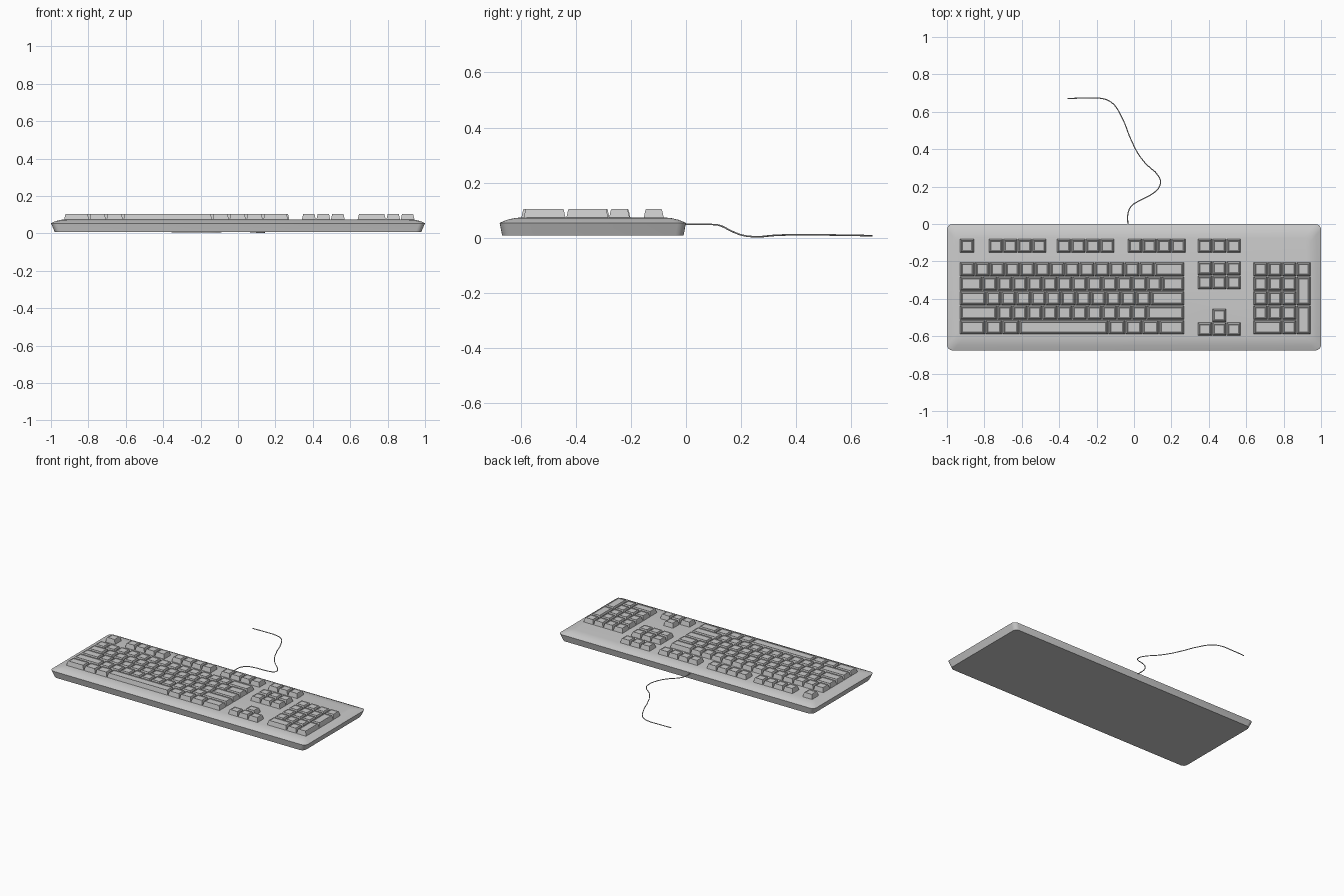
import bpy, bmesh, math
from mathutils import Vector

if "Cube" in bpy.data.objects:
    bpy.data.objects.remove(bpy.data.objects["Cube"])

FRONT = -0.676     # front edge of the case, the back edge is y = 0
BASE_Z, TOP_Z = 0.070, 0.104


def finish(bm, name, angle=None):
    bmesh.ops.recalc_face_normals(bm, faces=bm.faces)
    mesh = bpy.data.meshes.new(name)
    bm.to_mesh(mesh)
    bm.free()
    ob = bpy.data.objects.new(name, mesh)
    bpy.context.collection.objects.link(ob)
    if angle:
        bpy.context.view_layer.objects.active = ob
        ob.select_set(True)
        bpy.ops.object.shade_smooth_by_angle(angle=math.radians(angle))
        ob.select_set(False)
    return ob


def loft(bm, rings):
    loops = [[bm.verts.new(p) for p in r] for r in rings]
    n = len(loops[0])
    for a, b in zip(loops, loops[1:]):
        for i in range(n):
            bm.faces.new((a[i], a[(i + 1) % n], b[(i + 1) % n], b[i]))
    bm.faces.new(loops[0][::-1])
    bm.faces.new(loops[-1])


def rounded_rect(x0, x1, y0, y1, z, r, seg=4):
    pts = []
    corners = [(x1 - r, y1 - r), (x0 + r, y1 - r), (x0 + r, y0 + r), (x1 - r, y0 + r)]
    for k, (cx, cy) in enumerate(corners):
        for i in range(seg + 1):
            a = math.pi / 2 * (k + i / seg)
            pts.append((cx + r * math.cos(a), cy + r * math.sin(a), z))
    return pts


# case: undercut sides, softly sloping shoulder, flat deck
bm = bmesh.new()
profile = [(0.020, 0.009, 0.008), (0, 0, 0.054), (0.024, 0.026, 0.065),
           (0.045, 0.052, 0.071), (0.062, 0.074, 0.0735)]
loft(bm, [rounded_rect(-1 + ix, 1 - ix, FRONT + iy, -iy, z, 0.03)
          for ix, iy, z in profile])
finish(bm, "case", 25)


# keys: tapered caps with a narrow rim and a slightly sunken top
def add_key(bm, x0, x1, y0, y1):
    g = 0.001
    steps = [(g, BASE_Z), (g + 0.007, TOP_Z - 0.003), (g + 0.009, TOP_Z),
             (g + 0.013, TOP_Z - 0.003)]
    loft(bm, [[(x0 + i, y0 + i, z), (x1 - i, y0 + i, z),
               (x1 - i, y1 - i, z), (x0 + i, y1 - i, z)] for i, z in steps])


def add_row(bm, x, widths, unit, y0, y1):
    for w in widths:
        add_key(bm, x, x + w * unit, y0, y1)
        x += w * unit


ROW = 0.0775       # row pitch
Y_TOP = -0.203     # back edge of the number row


def row_y(r, span=1):
    top = Y_TOP - r * ROW
    return top - span * ROW, top


# main block, 15 units wide
bm = bmesh.new()
layout = [[1] * 13 + [2],
          [1.5] + [1] * 12 + [1.5],
          [1.75] + [1] * 11 + [2.25],
          [2.5] + [1] * 10 + [2.5],
          [1.7, 1.13, 1.13, 5.96, 1.13, 1.13, 1.13, 1.69]]
for r, widths in enumerate(layout):
    add_row(bm, -0.931, widths, 1.2 / 15, *row_y(r))
finish(bm, "main_keys")

# function row groups
bm = bmesh.new()
for x, n in [(-0.931, 1), (-0.778, 4), (-0.414, 4), (-0.034, 4), (0.340, 3)]:
    add_row(bm, x, [1] * n, 0.0775, -0.155, -0.079)
finish(bm, "function_keys")

# navigation and arrow keys
bm = bmesh.new()
for r in range(2):
    add_row(bm, 0.340, [1] * 3, 0.0775, -0.274 - r * 0.076, -0.200 - r * 0.076)
finish(bm, "navigation_keys")
bm = bmesh.new()
add_row(bm, 0.4175, [1], 0.0775, -0.525, -0.452)
add_row(bm, 0.340, [1] * 3, 0.0775, -0.599, -0.526)
finish(bm, "arrow_keys")

# number pad with two tall keys and one wide key
bm = bmesh.new()
PX, U = 0.638, 0.0768
add_row(bm, PX, [1] * 4, U, *row_y(0))
for r in (1, 2, 3):
    add_row(bm, PX, [1] * 3, U, *row_y(r))
add_row(bm, PX, [2, 1], U, *row_y(4))
for r in (1, 3):
    add_row(bm, PX + 3 * U, [1], U, *row_y(r, 2))
finish(bm, "number_pad_keys")

# cable leaving the back edge and dropping to the table
path = [(-.032, -.01, .049), (-.032, .06, .049), (-.01, .10, .048), (.03, .125, .044),
        (.11, .17, .022), (.14, .21, .008), (.135, .25, .004), (.06, .325, .009),
        (.005, .405, .011), (-.08, .60, .009), (-.12, .65, .008), (-.17, .671, .007),
        (-.25, .6735, .007), (-.355, .671, .007)]
curve = bpy.data.curves.new("cable", 'CURVE')
curve.dimensions = '3D'
curve.bevel_depth = 0.003
curve.bevel_resolution = 1
curve.resolution_u = 3
curve.use_fill_caps = True
sp = curve.splines.new('BEZIER')
sp.bezier_points.add(len(path) - 1)
for bp, p in zip(sp.bezier_points, path):
    bp.co = Vector(p)
    bp.handle_left_type = bp.handle_right_type = 'AUTO'
bpy.context.collection.objects.link(bpy.data.objects.new("cable", curve))
